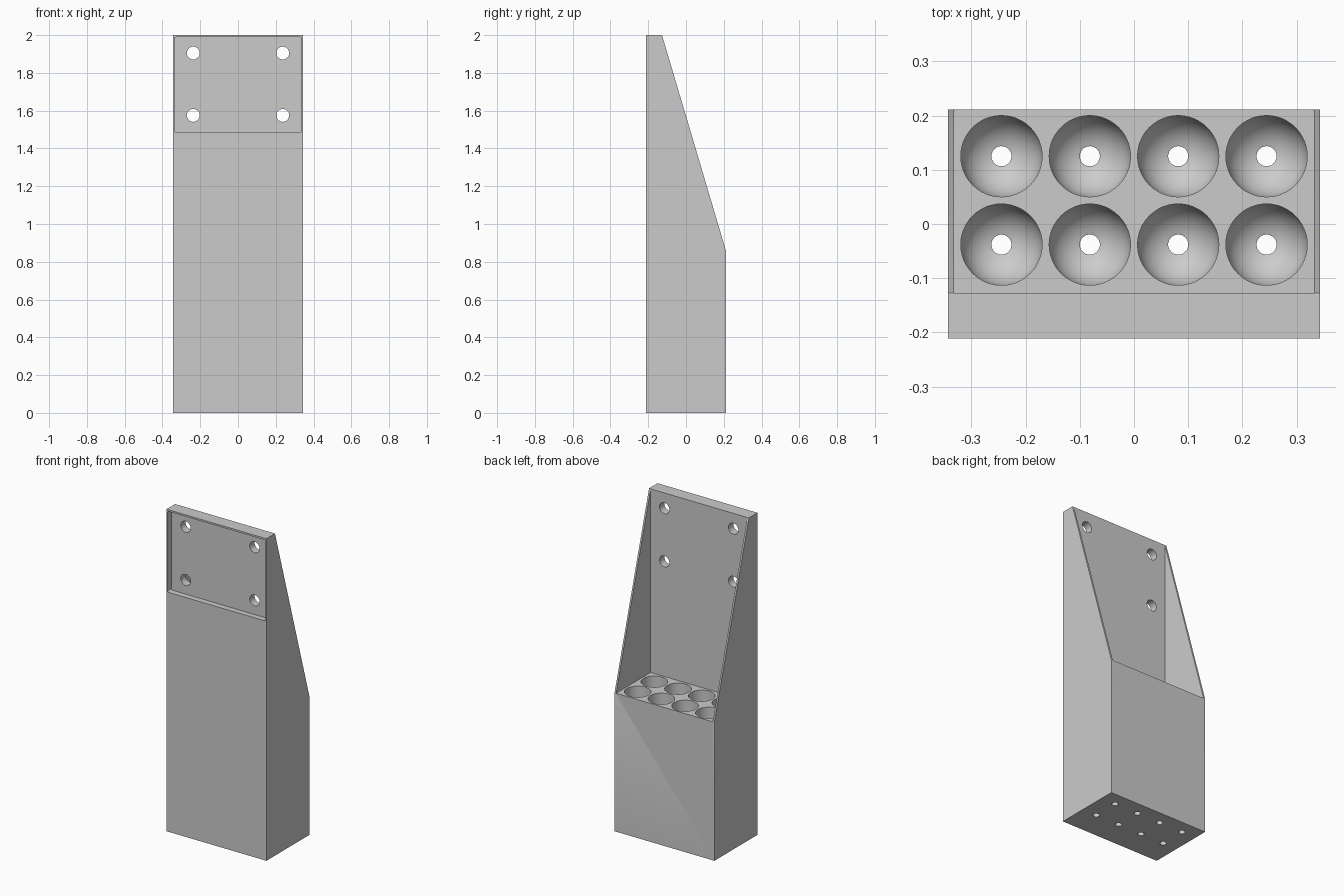
import bpy, bmesh, math
from mathutils import Matrix, Vector

cube = bpy.data.objects.get("Cube")
if cube:
    bpy.data.objects.remove(cube, do_unlink=True)

HALF_W, HALF_D, HEIGHT = 0.343, 0.211, 2.0
SHELF_Z, WALL_Y = 0.86, -0.127

grey = bpy.data.materials.new("plain_grey")
grey.use_nodes = True
colour = (0.6, 0.6, 0.6, 1)
grey.diffuse_color = colour
grey.node_tree.nodes["Principled BSDF"].inputs["Base Color"].default_value = colour


def make_object(name, bm):
    bmesh.ops.recalc_face_normals(bm, faces=bm.faces)
    mesh = bpy.data.meshes.new(name)
    bm.to_mesh(mesh)
    bm.free()
    mesh.materials.append(grey)
    obj = bpy.data.objects.new(name, mesh)
    bpy.context.collection.objects.link(obj)
    return obj


def add_box(bm, low, high):
    low, high = Vector(low), Vector(high)
    matrix = Matrix.Translation((low + high) / 2) @ Matrix.Diagonal((*(high - low), 1))
    return bmesh.ops.create_cube(bm, size=1, matrix=matrix)["verts"]


def cut(target, cutter):
    mod = target.modifiers.new(cutter.name, "BOOLEAN")
    mod.operation, mod.solver, mod.object = "DIFFERENCE", "EXACT", cutter
    bpy.context.view_layer.objects.active = target
    bpy.ops.object.modifier_apply(modifier=mod.name)
    bpy.data.objects.remove(cutter, do_unlink=True)


# Body: side profile extruded across the width
bm = bmesh.new()
profile = [(-HALF_D, 0), (HALF_D, 0), (HALF_D, SHELF_Z), (WALL_Y, HEIGHT), (-HALF_D, HEIGHT)]
face = bm.faces.new([bm.verts.new((-HALF_W, y, z)) for y, z in profile])
side = bmesh.ops.extrude_face_region(bm, geom=[face])["geom"]
bmesh.ops.translate(bm, vec=(2 * HALF_W, 0, 0),
                    verts=[v for v in side if isinstance(v, bmesh.types.BMVert)])
rack = make_object("rack_body", bm)

# Open space above the shelf, between thin side walls
bm = bmesh.new()
add_box(bm, (-0.332, WALL_Y, SHELF_Z), (0.332, 0.4, 2.2))
cut(rack, make_object("shelf_space", bm))

# Shallow mounting recess in the front, with slightly rounded corners
bm = bmesh.new()
add_box(bm, (-0.336, -0.3, 1.487), (0.336, -HALF_D + 0.036, 1.989))
edges = [e for e in bm.edges if abs(e.verts[0].co.y - e.verts[1].co.y) > 0.01]
bmesh.ops.bevel(bm, geom=edges, offset=0.008, segments=3, profile=0.5, affect="EDGES")
cut(rack, make_object("mounting_recess", bm))

# Four screw holes through the back plate
bm = bmesh.new()
for x in (-0.237, 0.237):
    for z in (1.575, 1.905):
        bmesh.ops.create_cone(bm, cap_ends=True, segments=40, radius1=0.034, radius2=0.034, depth=0.3,
                              matrix=Matrix.Translation((x, -0.17, z)) @ Matrix.Rotation(math.pi / 2, 4, "X"))
cut(rack, make_object("screw_holes", bm))

# Eight round-bottomed wells, each with a drain hole
R, DRAIN, SEGMENTS, STEPS = 0.075, 0.0185, 48, 10
centre_z = 0.02 + R
start = math.asin(DRAIN / R)
outline = [(DRAIN, -0.1)]
for i in range(STEPS + 1):
    a = start + (math.pi / 2 - start) * i / STEPS
    outline.append((R * math.sin(a), centre_z - R * math.cos(a)))
outline.append((R, SHELF_Z + 0.1))

bm = bmesh.new()
for x in (-0.2445, -0.0815, 0.0815, 0.2445):
    for y in (-0.038, 0.125):
        rings = []
        for r, z in outline:
            angles = [2 * math.pi * k / SEGMENTS for k in range(SEGMENTS)]
            rings.append([bm.verts.new((x + r * math.cos(a), y + r * math.sin(a), z)) for a in angles])
        for lower, upper in zip(rings, rings[1:]):
            for k in range(SEGMENTS):
                n = (k + 1) % SEGMENTS
                bm.faces.new((lower[k], lower[n], upper[n], upper[k]))
        bm.faces.new(rings[0][::-1])
        bm.faces.new(rings[-1])
cut(rack, make_object("wells", bm))

# Smooth the round walls, keep the edges crisp
bpy.ops.object.select_all(action="DESELECT")
rack.select_set(True)
bpy.context.view_layer.objects.active = rack
bpy.ops.object.shade_smooth_by_angle(angle=math.radians(30))
